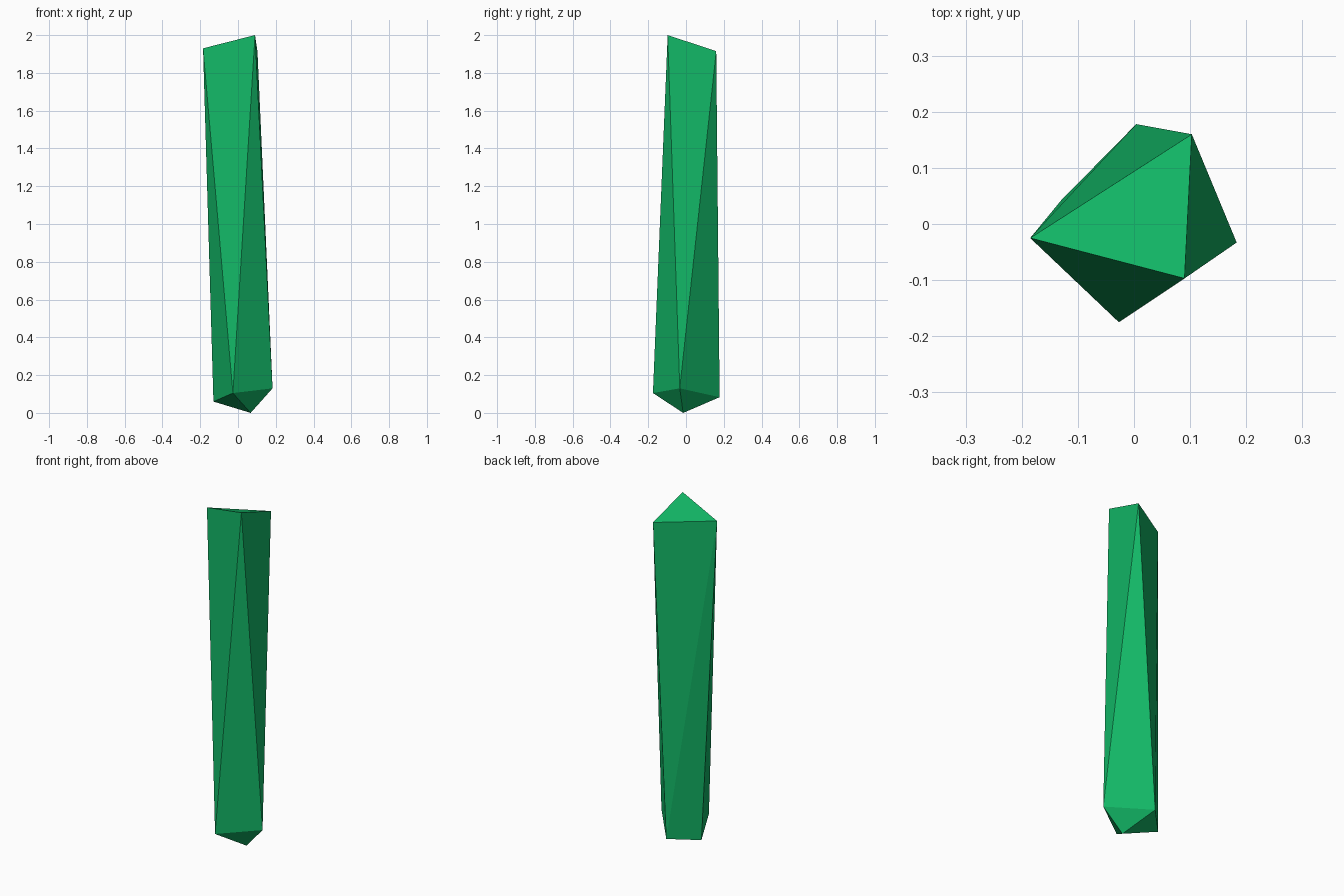
import bpy
import bmesh

cube = bpy.data.objects.get("Cube")
if cube:
    bpy.data.objects.remove(cube, do_unlink=True)

# Emerald material
green = bpy.data.materials.new("emerald_green")
green.use_nodes = True
colour = (0.006, 0.46, 0.13, 1)
green.diffuse_color = colour
green.node_tree.nodes["Principled BSDF"].inputs["Base Color"].default_value = colour

bm = bmesh.new()


def ring(points):
    return [bm.verts.new(p) for p in points]


# Slanted triangular cap, four-cornered lower girdle and pointed foot
cap_left, cap_front, cap_back = cap = ring([
    (-0.185, -0.025, 1.93), (0.09, -0.097, 2.0), (0.103, 0.16, 1.915)])
front, right, back, left = girdle = ring([
    (-0.027, -0.175, 0.105), (0.183, -0.033, 0.13),
    (0.004, 0.178, 0.083), (-0.13, 0.042, 0.06)])
foot = bm.verts.new((0.067, -0.015, 0))

# Top facet
bm.faces.new(cap)

# Long facets alternating between cap and girdle
for facet in [(cap_left, front, cap_front), (front, right, cap_front),
              (cap_front, right, cap_back), (right, back, cap_back),
              (cap_back, back, cap_left), (back, left, cap_left),
              (left, front, cap_left)]:
    bm.faces.new(facet)

# Lower facets meeting at the foot
for i, corner in enumerate(girdle):
    bm.faces.new((girdle[(i + 1) % len(girdle)], corner, foot))

bmesh.ops.recalc_face_normals(bm, faces=bm.faces)
mesh = bpy.data.meshes.new("crystal_shard")
bm.to_mesh(mesh)
bm.free()
mesh.materials.append(green)
shard = bpy.data.objects.new("crystal_shard", mesh)
bpy.context.collection.objects.link(shard)
